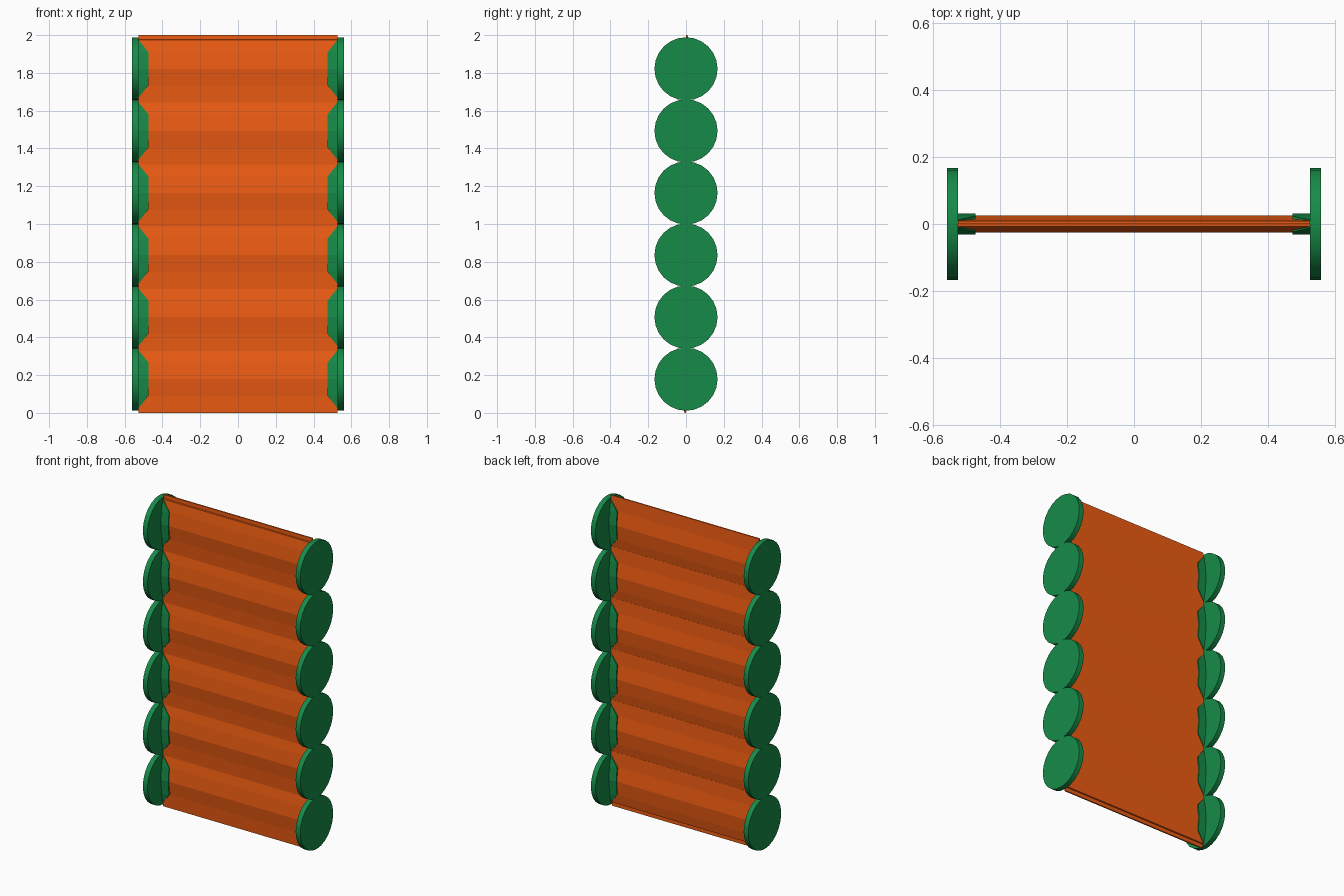
import bpy, bmesh, math

if "Cube" in bpy.data.objects:
    bpy.data.objects.remove(bpy.data.objects["Cube"])

COUNT, PITCH, HALF = 6, 0.3286, 0.1785


def material(name, color):
    m = bpy.data.materials.new(name)
    m.diffuse_color = color
    m.use_nodes = True
    m.node_tree.nodes["Principled BSDF"].inputs["Base Color"].default_value = m.diffuse_color
    return m


orange = material("orange_paint", (0.85, 0.107, 0.006, 1))
green = material("green_plastic", (0.008, 0.26, 0.065, 1))


def to_object(bm, name, mat, loc):
    bmesh.ops.recalc_face_normals(bm, faces=bm.faces[:])
    me = bpy.data.meshes.new(name)
    bm.to_mesh(me)
    bm.free()
    me.materials.append(mat)
    ob = bpy.data.objects.new(name, me)
    ob.location = loc
    bpy.context.collection.objects.link(ob)
    return ob


# Blade: one half of a shiplap lens profile (y, z), rotated 180 degrees for the other
half = [(0.0, HALF), (0.0, 0.154), (-0.008, 0.152), (-0.018, 0.09),
        (-0.026, 0.0), (-0.014, -0.09), (-0.009, -HALF)]
profile = half + [(-y, -z) for y, z in half]


def blade(i, zc):
    bm = bmesh.new()
    face = bm.faces.new([bm.verts.new((-0.527, y, z)) for y, z in profile])
    ext = bmesh.ops.extrude_face_region(bm, geom=[face])["geom"]
    # the extrusion keeps the starting cap
    bmesh.ops.translate(bm, vec=(1.054, 0, 0),
                        verts=[v for v in ext if isinstance(v, bmesh.types.BMVert)])
    if not any(all(v.co.x < 0 for v in f.verts) for f in bm.faces):
        bm.faces.new([v for v in bm.verts if v.co.x < 0])
    to_object(bm, f"louver_blade_{i}", orange, (0, 0, zc))


# End disc with a smooth rim
def disc(i, side, zc):
    bpy.ops.mesh.primitive_cylinder_add(vertices=24, radius=0.167, depth=0.033,
                                        location=(side * 0.5435, 0, zc),
                                        rotation=(0, math.pi / 2, 0))
    ob = bpy.context.object
    ob.name = f"end_disc_{i}_{'right' if side > 0 else 'left'}"
    ob.data.materials.append(green)
    bpy.ops.object.shade_smooth_by_angle(angle=math.radians(30))


# Tapered clip that holds the blade end
def clip(i, side, zc):
    bm = bmesh.new()
    for z, y, x_in in ((0.152, 0.012, 0.526), (0.087, 0.024, 0.474), (0, 0.032, 0.474)):
        for sz in ((-1, 1) if z else (1,)):
            for sy in (-1, 1):
                for x in (x_in, 0.528):
                    bm.verts.new((side * x, sy * y, sz * z))
    bmesh.ops.convex_hull(bm, input=bm.verts[:])
    to_object(bm, f"blade_clip_{i}_{'right' if side > 0 else 'left'}", green, (0, 0, zc))


for i in range(COUNT):
    zc = HALF + i * PITCH
    blade(i, zc)
    for side in (-1, 1):
        disc(i, side, zc)
        clip(i, side, zc)
